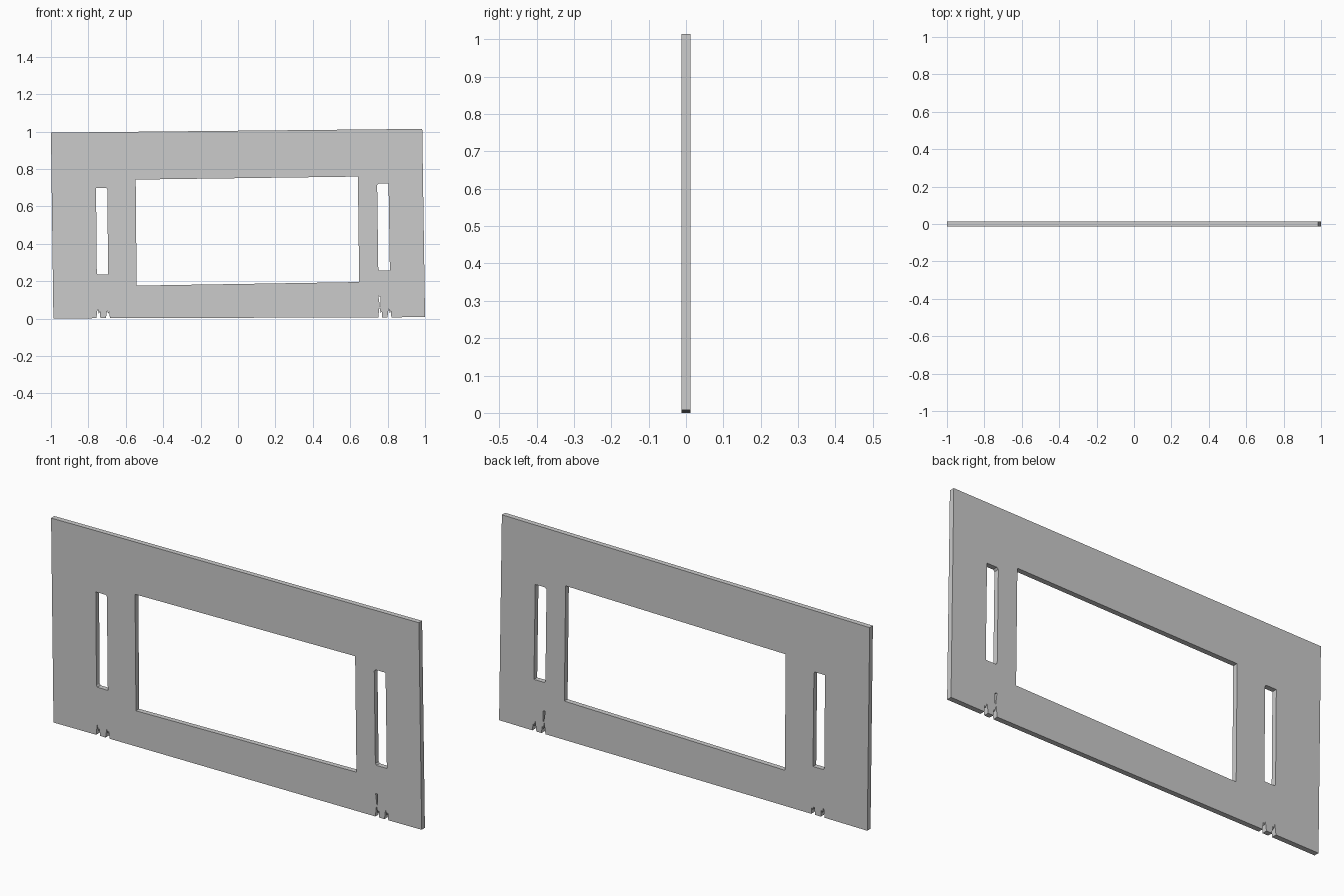
import bpy
import math

if "Cube" in bpy.data.objects:
    bpy.data.objects.remove(bpy.data.objects["Cube"])

HALF_THICKNESS = 0.0125


def bottom_z(x):
    # the lower edge climbs slightly to the right
    return 0.004 + 0.003 * x


def notch(x, height):
    # narrow torn wedge cut into the bottom edge
    z = bottom_z(x)
    return [(x - 0.012, z), (x - 0.006, z + height),
            (x + 0.001, z + 0.022), (x + 0.006, z + 0.035), (x + 0.009, z)]


# outer outline, running along the bottom edge with its notches
outline = [(-0.987, 0.0)]
for nx, nh in [(-0.745, 0.05), (-0.694, 0.042), (0.762, 0.055), (0.811, 0.048)]:
    outline += notch(nx, nh)
outline += [(1.0, 0.008), (0.985, 1.014), (-1.0, 0.994)]

# central opening, two side slots and a small chip above the right notch
window = [(-0.547, 0.743), (0.641, 0.759), (0.648, 0.195), (-0.542, 0.176)]
left_slot = [(-0.759, 0.698), (-0.703, 0.698), (-0.699, 0.69),
             (-0.694, 0.235), (-0.750, 0.235), (-0.755, 0.243)]
right_slot = [(0.744, 0.714), (0.752, 0.722), (0.805, 0.722),
              (0.812, 0.257), (0.756, 0.257), (0.750, 0.265)]
chip = [(0.751, 0.120), (0.763, 0.117), (0.762, 0.066), (0.758, 0.066)]

# filled flat curve extruded into the upright panel
curve = bpy.data.curves.new("window_panel", 'CURVE')
curve.dimensions = '2D'
curve.fill_mode = 'BOTH'
curve.extrude = HALF_THICKNESS
for loop in (outline, window, left_slot, right_slot, chip):
    spline = curve.splines.new('POLY')
    spline.points.add(len(loop) - 1)
    for point, (x, z) in zip(spline.points, loop):
        point.co = (x, z, 0, 1)
    spline.use_cyclic_u = True

panel = bpy.data.objects.new("window_panel", curve)
bpy.context.collection.objects.link(panel)
panel.rotation_euler = (math.pi / 2, 0, 0)

# turn into a flat-shaded mesh
bpy.context.view_layer.objects.active = panel
panel.select_set(True)
bpy.ops.object.convert(target='MESH')
bpy.ops.object.transform_apply(location=False, rotation=True, scale=False)
bpy.ops.object.shade_flat()
